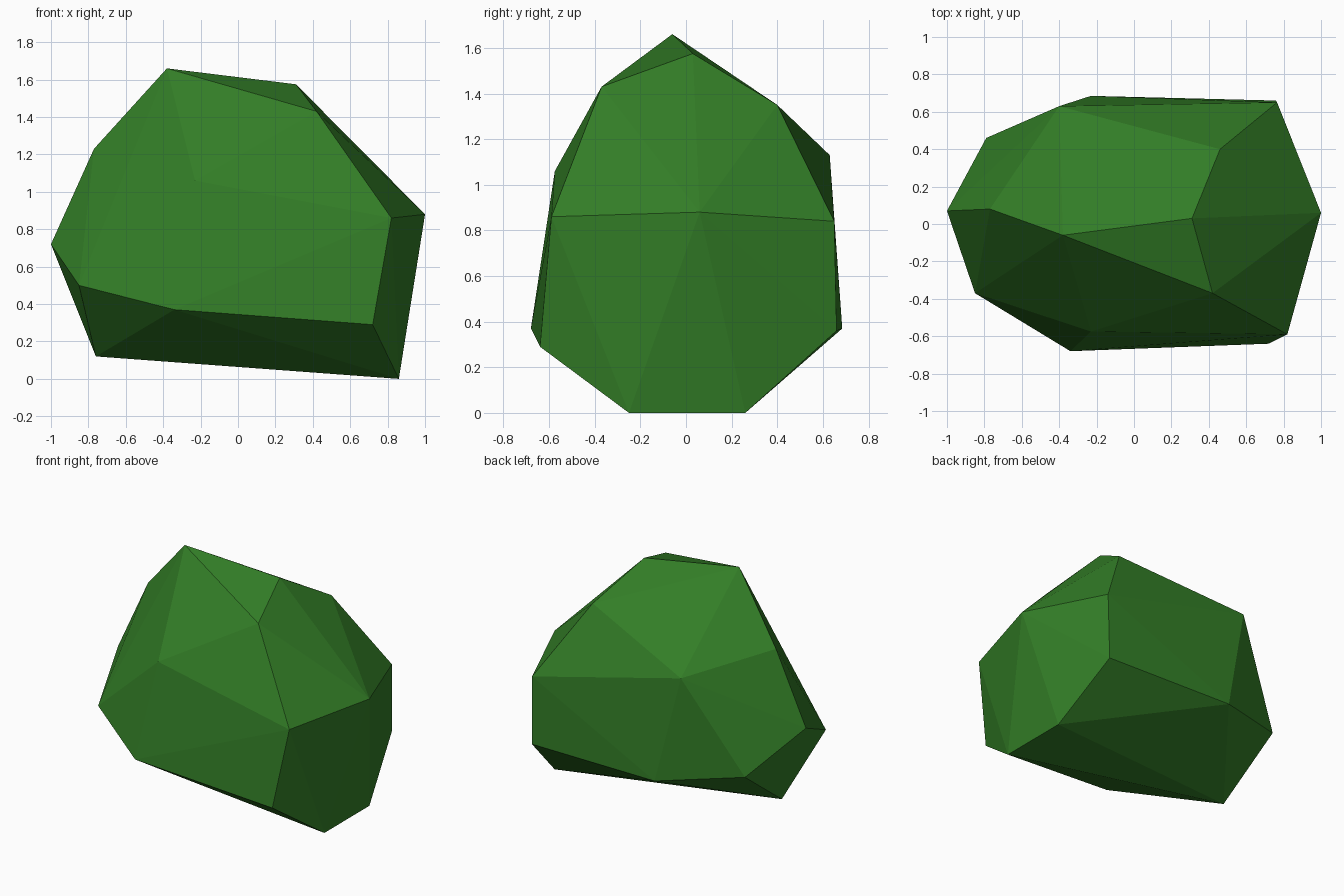
import bpy, bmesh

# Corner points of the faceted bush, from the base upward
corners = [
    (0.86, -0.25, 0.0), (0.86, 0.26, 0.0), (-0.76, 0.0, 0.12),         # base
    (0.72, -0.64, 0.29), (-0.34, -0.68, 0.37), (-0.85, -0.37, 0.50),   # lower front
    (0.76, 0.66, 0.36), (-0.23, 0.685, 0.37), (-0.79, 0.46, 0.46),     # lower back
    (-1.0, 0.07, 0.72), (1.0, 0.06, 0.88),                             # side tips
    (0.82, -0.59, 0.86), (0.765, 0.65, 0.84),                          # right shoulders
    (-0.23, -0.575, 1.06), (-0.40, 0.63, 1.13), (-0.77, 0.08, 1.23),   # upper ring
    (0.46, 0.40, 1.35), (0.42, -0.37, 1.43),
    (0.31, 0.03, 1.575), (-0.38, -0.06, 1.66),                         # crown
]

# Wrap the corners in a flat-faced hull
bm = bmesh.new()
for c in corners:
    bm.verts.new(c)
bmesh.ops.convex_hull(bm, input=bm.verts[:])
bmesh.ops.recalc_face_normals(bm, faces=bm.faces[:])
mesh = bpy.data.meshes.new("bush")
bm.to_mesh(mesh)
bm.free()

# Single leaf green
green = bpy.data.materials.new("leaf green")
green.diffuse_color = (0.033, 0.21, 0.02, 1.0)
mesh.materials.append(green)

bush = bpy.data.objects.new("bush", mesh)
bpy.context.collection.objects.link(bush)
